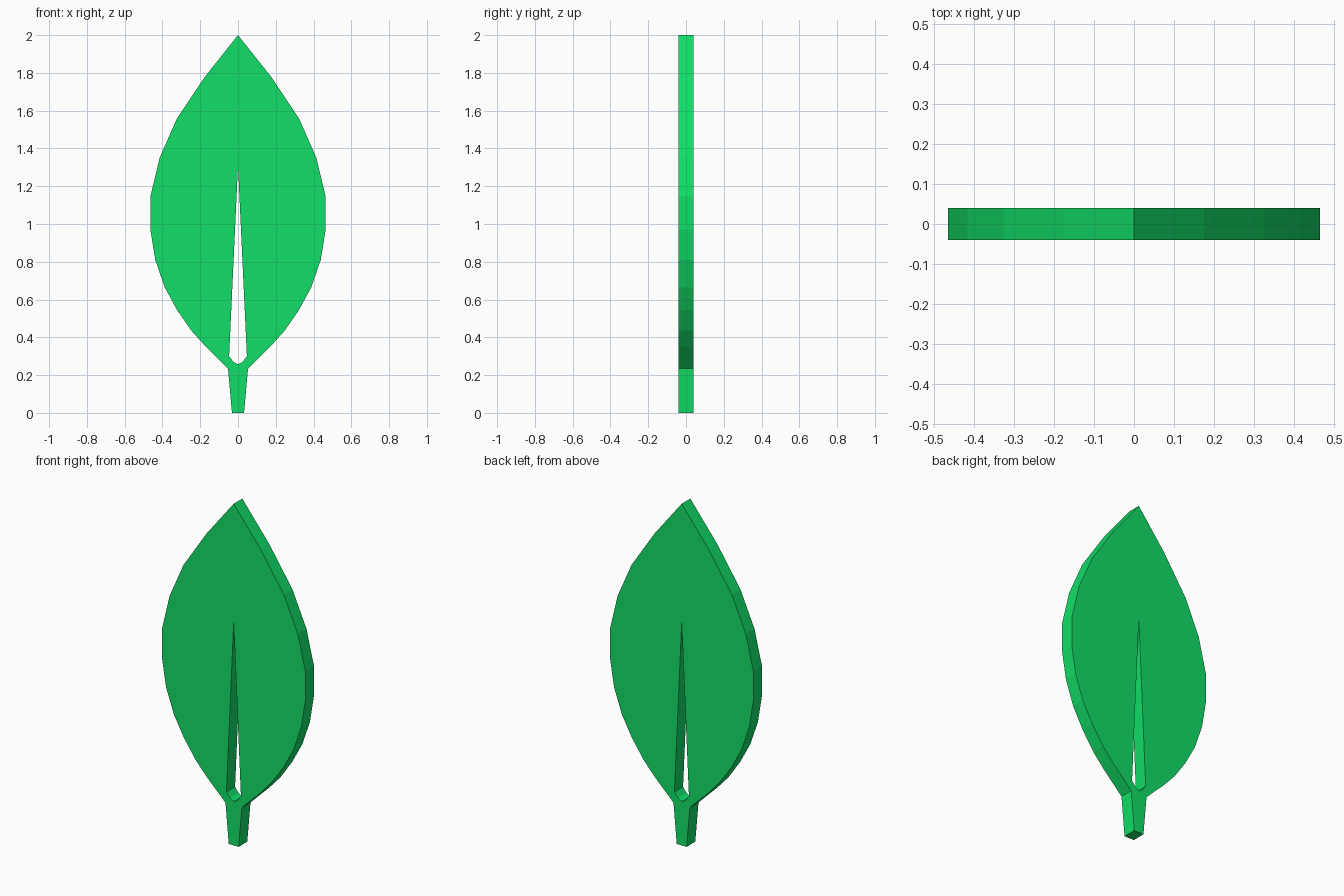
import bpy
import bmesh

if "Cube" in bpy.data.objects:
    bpy.data.objects.remove(bpy.data.objects["Cube"])

# Right half of the leaf outline (x, z): tip, edge, stem
outer = [(0, 2), (0.175, 1.78), (0.325, 1.555), (0.415, 1.35), (0.464, 1.145),
         (0.464, 0.97), (0.438, 0.81), (0.388, 0.665), (0.323, 0.545),
         (0.247, 0.435), (0.17, 0.35), (0.103, 0.285), (0.053, 0.235),
         (0.032, 0), (0, 0)]
# Right half of the midrib slot, bottom to top
slot = [(0, 0.257), (0.024, 0.27), (0.047, 0.30), (0, 1.31)]

# Flat half leaf
bm = bmesh.new()
bm.faces.new([bm.verts.new((x, 0, z)) for x, z in outer + slot])
bmesh.ops.recalc_face_normals(bm, faces=bm.faces)
mesh = bpy.data.meshes.new("leaf")
bm.to_mesh(mesh)
bm.free()
leaf = bpy.data.objects.new("leaf", mesh)
bpy.context.collection.objects.link(leaf)

# Mirror to the full leaf, then thicken evenly about y = 0
mirror = leaf.modifiers.new("mirror", 'MIRROR')
mirror.use_clip = True
thick = leaf.modifiers.new("thickness", 'SOLIDIFY')
thick.thickness = 0.08
thick.offset = 0

# Leaf green
green = bpy.data.materials.new("leaf_green")
green.diffuse_color = (0.006, 0.73, 0.135, 1)
green.use_nodes = True
green.node_tree.nodes["Principled BSDF"].inputs["Base Color"].default_value = green.diffuse_color
mesh.materials.append(green)
